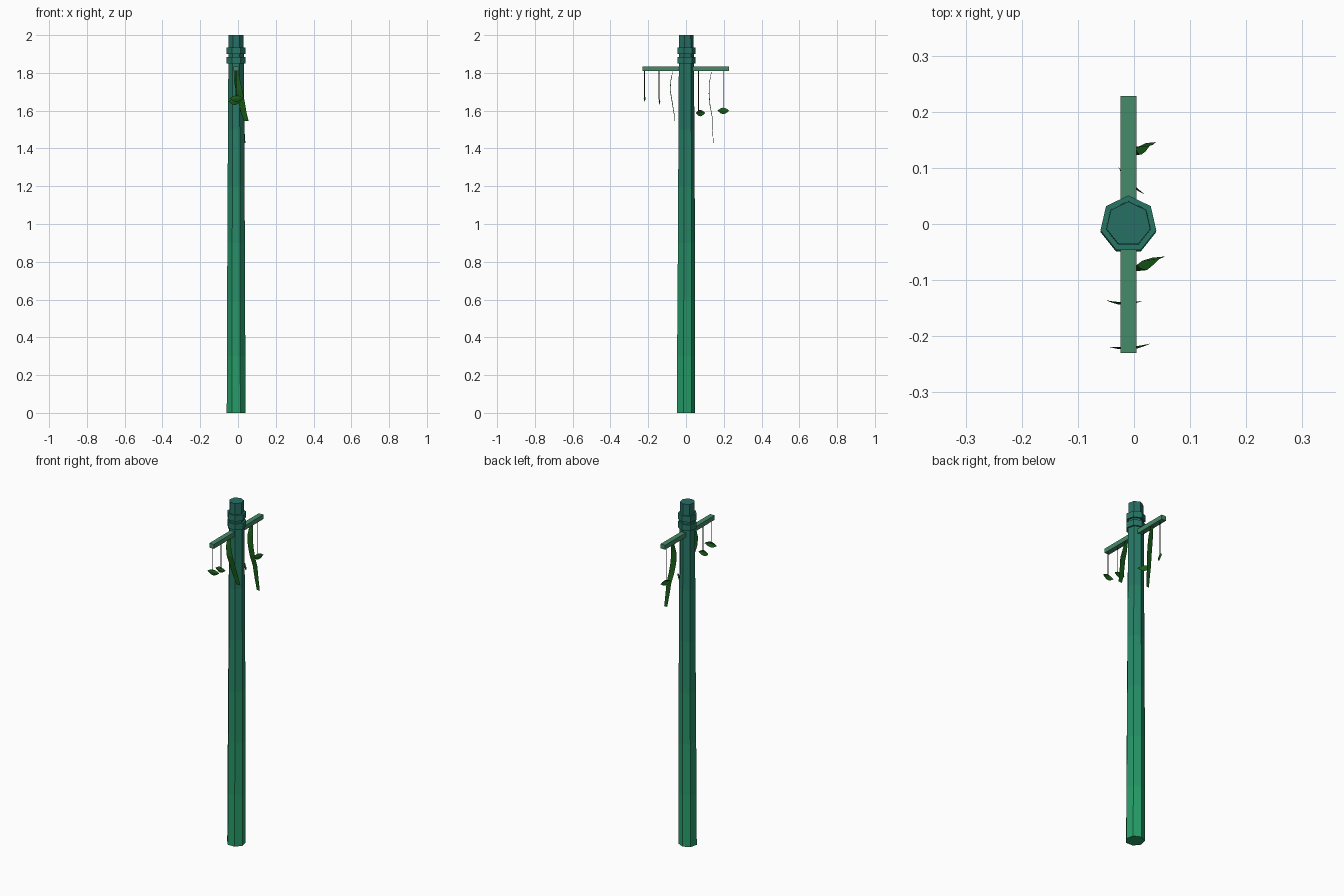
import bpy, math
from mathutils import Vector

if "Cube" in bpy.data.objects:
    bpy.data.objects.remove(bpy.data.objects["Cube"])

CX = -0.01  # pole axis


def mat(name, rgb):
    m = bpy.data.materials.new(name)
    m.diffuse_color = (*rgb, 1)
    m.use_nodes = True
    m.node_tree.nodes["Principled BSDF"].inputs["Base Color"].default_value = m.diffuse_color
    return m


def add(name, verts, faces, mats):
    me = bpy.data.meshes.new(name)
    me.from_pydata(verts, [], faces)
    for m in mats:
        me.materials.append(m)
    ob = bpy.data.objects.new(name, me)
    bpy.context.collection.objects.link(ob)
    return ob


def lathe(name, profile, mats, sides=7):
    """Stack of polygon rings: profile entries are (z, radius, y offset)."""
    verts, faces = [], []
    for z, r, dy in profile:
        for i in range(sides):
            a = math.pi / 2 + 2 * math.pi * i / sides
            verts.append((CX + r * math.cos(a), dy + r * math.sin(a), z))
    for k in range(len(profile) - 1):
        for i in range(sides):
            j = (i + 1) % sides
            b = k * sides
            faces.append((b + i, b + j, b + sides + j, b + sides + i))
    n = len(verts)
    faces += [tuple(range(sides - 1, -1, -1)), tuple(range(n - sides, n))]
    ob = add(name, verts, faces, mats)
    for p in ob.data.polygons:
        p.material_index = min(p.index // sides, len(mats) - 1)
    ob.data.polygons[-2].material_index = 0
    return ob


# Pole, colour shifting from green at the base to teal at the top
levels = [(0, .051, -.003), (.3, .050, -.002), (.6, .049, -.001), (.9, .0475, 0),
          (1.2, .046, 0), (1.5, .0445, 0), (1.87, .042, 0), (2, .040, 0)]
bands = []
for i in range(7):
    t = i / 6
    bands.append(mat(f"pole_band_{i}", (.02, .34 - .18 * t, .14 - .01 * t)))
lathe("pole", levels, bands)

# Two collars near the top
collar = mat("collar_green", (.02, .18, .13))
for i, z in enumerate((1.85, 1.90)):
    lathe(f"collar_{i}", [(z, .051, 0), (z + .035, .051, 0)], [collar])

# Crossbar
bpy.ops.mesh.primitive_cube_add(size=1, location=(CX, -.001, 1.822))
bar = bpy.context.object
bar.name = "crossbar"
bar.scale = (.029, .458, .026)
bar.data.materials.append(mat("crossbar_green", (.06, .26, .14)))

leaf_mat = mat("leaf_green", (.01, .11, .01))
string_mat = mat("string_dark", (.03, .06, .03))


def string(name, y, z0):
    bpy.ops.mesh.primitive_cylinder_add(vertices=4, radius=.0022, depth=1.812 - z0,
                                        location=(CX, y, (1.812 + z0) / 2))
    bpy.context.object.name = name
    bpy.context.object.data.materials.append(string_mat)


def leaf(name, p0, p1, z):
    """Upright lens-shaped leaf, slightly bowed sideways, between two xy points."""
    a, b = Vector((*p0, z)), Vector((*p1, z))
    side = (b - a).cross(Vector((0, 0, 1))).normalized()
    verts, faces = [], []
    n = 6
    for i in range(n + 1):
        t = i / n
        s = math.sin(math.pi * t)
        mid = a.lerp(b, t) + side * .006 * (s - .5)
        for h, d in ((.016, -.003), (0, .002), (-.018, -.003)):
            verts.append(mid + side * d * s + Vector((0, 0, h * s)))
    for i in range(n):
        for k in range(2):
            q = 3 * i + k
            faces.append((q, q + 1, q + 4, q + 3))
    add(name, verts, faces, [leaf_mat])


# Leaves hanging on strings: tip points and height
hung = [(-.22, (-.045, -.222), (.03, -.216), 1.665),
        (-.143, (-.05, -.139), (.015, -.14), 1.648),
        (.067, (-.03, .1), (.018, .05), 1.588),
        (.197, (-.02, .166), (.007, .228), 1.60)]
for i, (y, p0, p1, z) in enumerate(hung):
    string(f"string_{i}", y, z + .01)
    leaf(f"hanging_leaf_{i}", p0, p1, z)


def ribbon(name, pts):
    """Wavy strip facing the front: entries are (x, y, z, half width)."""
    verts, faces = [], []
    for x, y, z, w in pts:
        verts += [(x - w, y - .1 * w, z), (x + w, y + .1 * w, z)]
    for i in range(len(pts) - 1):
        q = 2 * i
        faces.append((q, q + 1, q + 3, q + 2))
    add(name, verts, faces, [leaf_mat])


# Long trailing leaves
ribbon("trailing_leaf_front", [(-.008, -.07, 1.812, .009), (-.005, -.08, 1.76, .016),
                               (.005, -.084, 1.71, .018), (.018, -.074, 1.65, .017),
                               (.03, -.064, 1.59, .015), (.044, -.059, 1.545, .012)])
ribbon("trailing_leaf_back", [(-.008, .136, 1.812, .009), (-.008, .124, 1.75, .016),
                              (-.004, .122, 1.69, .017), (.004, .127, 1.63, .016),
                              (.014, .138, 1.57, .014), (.022, .14, 1.50, .012),
                              (.03, .145, 1.43, .009)])
